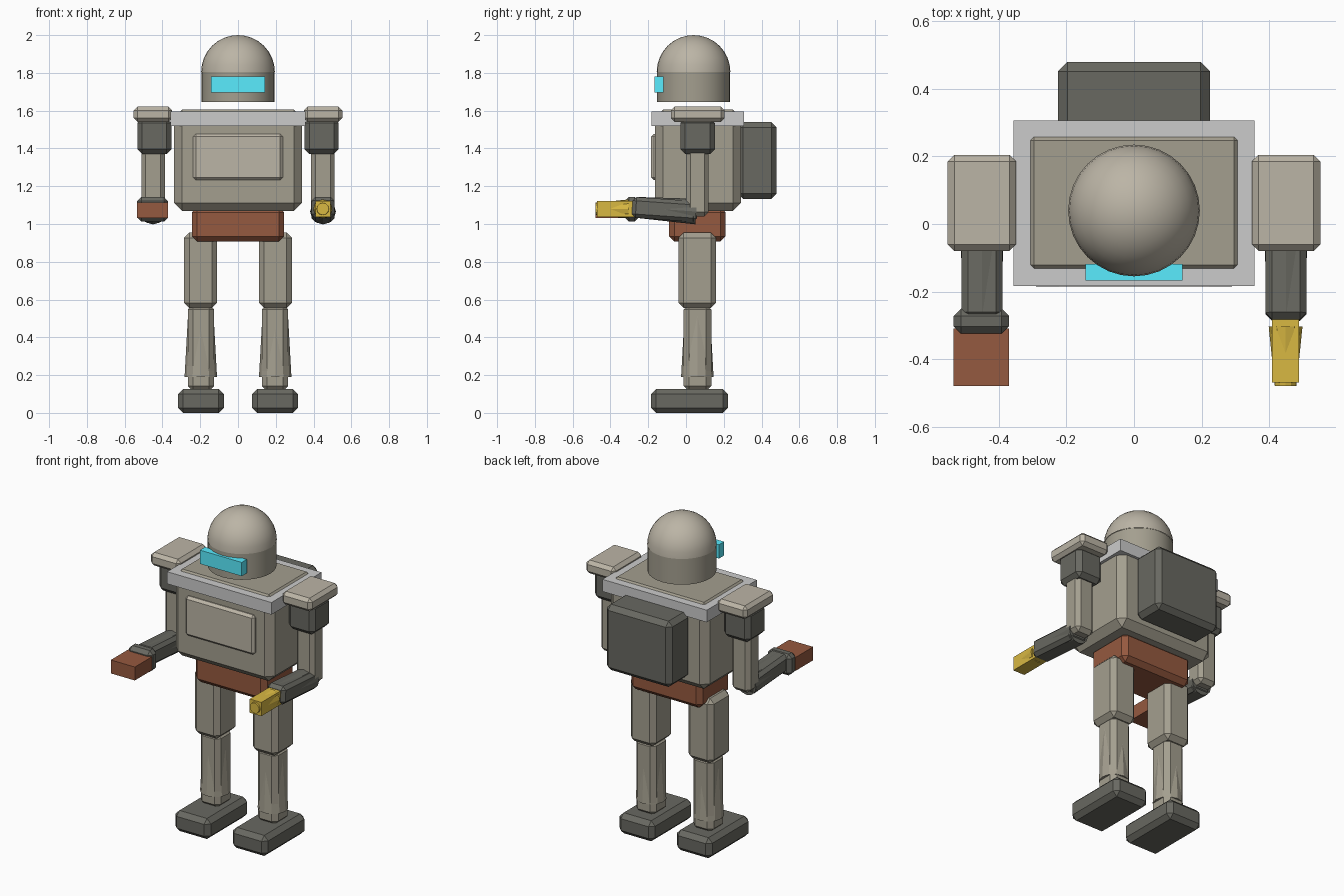
import bpy, bmesh, math
from mathutils import Matrix

if "Cube" in bpy.data.objects:
    bpy.data.objects.remove(bpy.data.objects["Cube"])

COLOURS = {
    "tan": (0.37, 0.345, 0.275), "pale": (0.50, 0.46, 0.38), "dark": (0.14, 0.14, 0.12),
    "rust": (0.30, 0.10, 0.05), "gold": (0.69, 0.48, 0.055), "cyan": (0.10, 0.84, 1.0),
}
MATS = {}
for key, rgb in COLOURS.items():
    MATS[key] = bpy.data.materials.new(key)
    MATS[key].diffuse_color = (*rgb, 1)


def finish(name, bm, colour, smooth=False):
    mesh = bpy.data.meshes.new(name)
    bmesh.ops.recalc_face_normals(bm, faces=bm.faces)
    for f in bm.faces:
        f.smooth = smooth and len(f.verts) <= 4
    bm.to_mesh(mesh)
    bm.free()
    ob = bpy.data.objects.new(name, mesh)
    bpy.context.collection.objects.link(ob)
    if colour:
        mesh.materials.append(MATS[colour])
    return ob


def box(name, x, y, z, colour=None, bevel=0.0, tilt=0.0):
    """Box from (min, max) ranges, with a flat chamfer."""
    bm = bmesh.new()
    bmesh.ops.create_cube(bm, size=1)
    bmesh.ops.scale(bm, vec=[r[1] - r[0] for r in (x, y, z)], verts=bm.verts)
    if bevel:
        bmesh.ops.bevel(bm, geom=bm.edges[:], offset=bevel, segments=1,
                        affect='EDGES', clamp_overlap=True)
    ob = finish(name, bm, colour)
    ob.location = [(r[0] + r[1]) / 2 for r in (x, y, z)]
    ob.rotation_euler.x = tilt
    return ob


def cone(name, centre, r1, r2, depth, colour, sides=12, rot_x=0.0, smooth=False):
    """Tapered cylinder; r1 at the lower end before rotation."""
    bm = bmesh.new()
    bmesh.ops.create_cone(bm, cap_ends=True, segments=sides, radius1=r1,
                          radius2=r2, depth=depth)
    ob = finish(name, bm, colour, smooth)
    ob.location = centre
    ob.rotation_euler.x = rot_x
    return ob


def span(s, a, b):
    return tuple(sorted((s * a, s * b)))


# Head: cylinder, dome and visor
cone("head_base", (0, 0.04, 1.725), 0.193, 0.193, 0.16, "tan", 32, smooth=True)
bm = bmesh.new()
bmesh.ops.create_uvsphere(bm, u_segments=32, v_segments=16, radius=0.195)
bmesh.ops.delete(bm, geom=[v for v in bm.verts if v.co.z < -0.001], context='VERTS')
finish("head_dome", bm, "pale", True).location = (0, 0.04, 1.805)
box("visor", (-0.143, 0.143), (-0.168, -0.118), (1.695, 1.78), "cyan")

# Body
box("torso", (-0.338, 0.338), (-0.164, 0.29), (1.07, 1.605), "tan", 0.042)
box("collar", (-0.357, 0.357), (-0.183, 0.307), (1.52, 1.595))
box("chest_panel", (-0.237, 0.237), (-0.185, -0.12), (1.232, 1.477), "pale", 0.015)
box("backpack", (-0.225, 0.225), (0.275, 0.48), (1.133, 1.54), "dark", 0.028)
box("hips", (-0.244, 0.244), (-0.09, 0.21), (0.907, 1.09), "rust", 0.028)

TILT = math.radians(-4)
for s, side in ((-1, "right"), (1, "left")):
    # Legs
    box(f"{side}_foot", span(s, 0.075, 0.317), (-0.185, 0.222), (0, 0.127), "dark", 0.027)
    box(f"{side}_shin", span(s, 0.127, 0.265), (-0.012, 0.134), (0.115, 0.575), "tan", 0.027)
    cone(f"{side}_shin_guard", (s * 0.197, 0.06, 0.37), 0.086, 0.066, 0.36, "tan")
    box(f"{side}_thigh", span(s, 0.11, 0.285), (-0.04, 0.16), (0.555, 0.955), "tan", 0.028)
    # Arms
    box(f"{side}_shoulder_pad", span(s, 0.349, 0.552), (-0.08, 0.205), (1.54, 1.622), "pale", 0.02)
    box(f"{side}_shoulder", span(s, 0.353, 0.533), (-0.03, 0.153), (1.37, 1.56), "dark", 0.026)
    box(f"{side}_upper_arm", span(s, 0.386, 0.512), (0.0, 0.12), (1.04, 1.45), "tan", 0.023)
    box(f"{side}_forearm", span(s, 0.389, 0.511), (-0.285, 0.06), (1.022, 1.132), "dark", 0.02, TILT)
    cone(f"{side}_forearm_guard", (s * 0.45, -0.105, 1.077), 0.068, 0.055, 0.32, "dark",
         rot_x=math.radians(90) + TILT).rotation_euler.x -= 0
    # turn the guard so its wide end sits at the elbow

# Gripping hand with cuff, on the -x arm
box("hand_cuff", (-0.534, -0.37), (-0.325, -0.25), (1.012, 1.143), "dark", 0.022)
box("hand", (-0.534, -0.37), (-0.48, -0.31), (1.032, 1.115), "rust")

# Blaster on the +x arm
box("blaster_body", (0.409, 0.489), (-0.47, -0.27), (1.037, 1.122), "gold")
cone("blaster_barrel", (0.449, -0.392, 1.08), 0.05, 0.032, 0.176, "gold", 12,
     rot_x=math.radians(90))

for m in bpy.data.materials:
    if m.users and not m.is_grease_pencil:
        m.use_nodes = True
        m.node_tree.nodes["Principled BSDF"].inputs["Base Color"].default_value = m.diffuse_color
